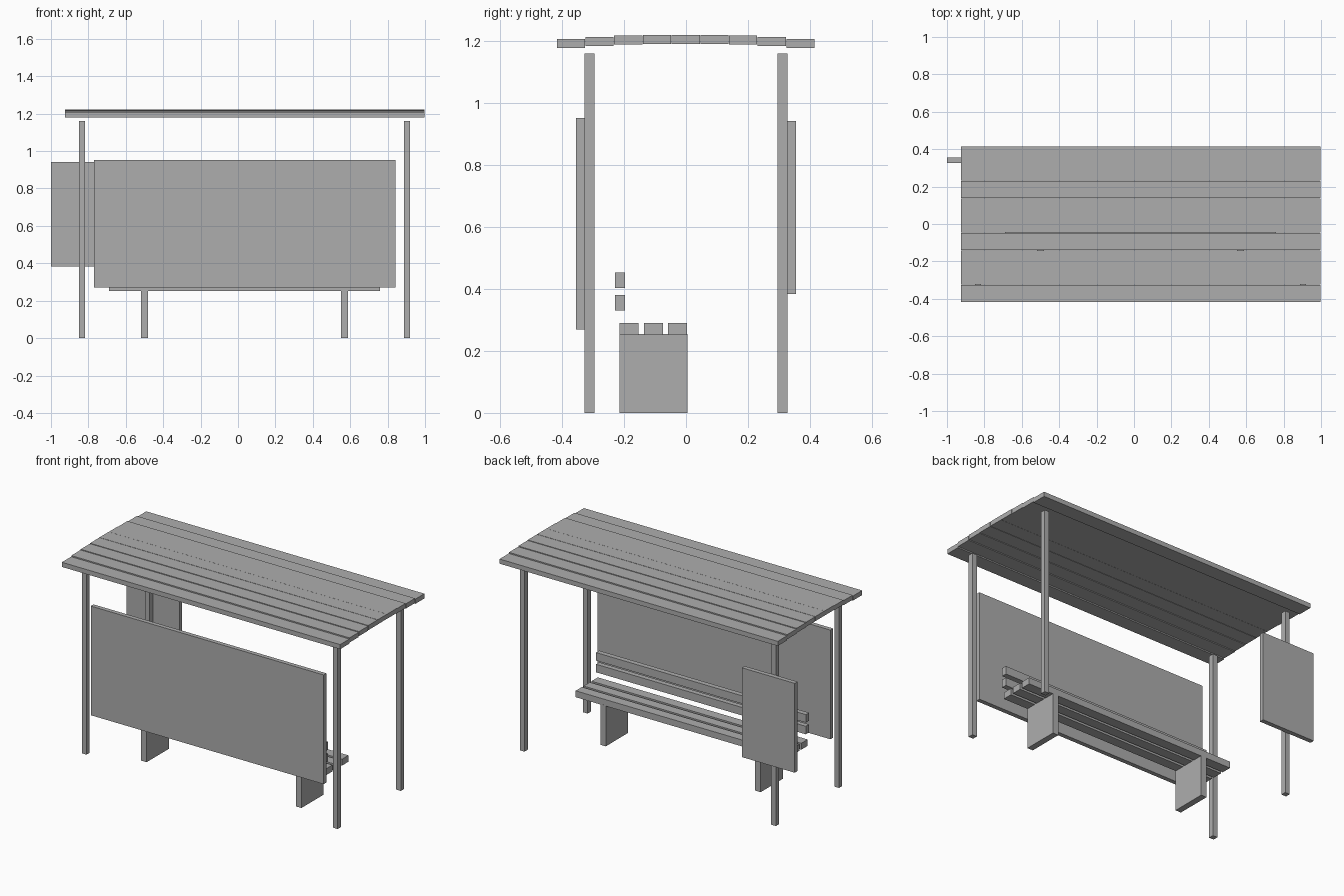
import bpy

cube = bpy.data.objects.get("Cube")
if cube:
    bpy.data.objects.remove(cube, do_unlink=True)

grey = bpy.data.materials.new("plain grey")
grey.use_nodes = True
colour = (0.42, 0.42, 0.42, 1)
grey.diffuse_color = colour
grey.node_tree.nodes["Principled BSDF"].inputs["Base Color"].default_value = colour


def box(name, x, y, z):
    """Axis-aligned box from (min, max) ranges."""
    bpy.ops.mesh.primitive_cube_add(size=1)
    ob = bpy.context.object
    ob.name = name
    ob.location = [(a + b) / 2 for a, b in (x, y, z)]
    ob.scale = [b - a for a, b in (x, y, z)]
    bpy.ops.object.transform_apply(location=False, rotation=False, scale=True)
    ob.data.materials.append(grey)
    return ob


# Four square posts
for side, px in (("right", -0.834), ("left", 0.903)):
    for end, py in (("front", -0.312), ("back", 0.311)):
        box(f"{end}_{side}_post", (px - 0.016, px + 0.016),
            (py - 0.016, py + 0.016), (0, 1.16))

# Roof of nine planks stepping down from the middle
step = 0.0927
drops = (0, 0.0005, 0.003, 0.007, 0.0135)
for i in range(-4, 5):
    top = 1.221 - drops[abs(i)]
    y = i * step - 0.001
    box(f"roof_plank_{i + 5}", (-0.925, 0.998),
        (y - 0.0455, y + 0.0455), (top - 0.029, top))

# Front wall panel and back sign board
box("front_panel", (-0.769, 0.841), (-0.355, -0.328), (0.27, 0.952))
box("back_board", (-1.0, -0.635), (0.327, 0.355), (0.384, 0.942))

# Bench: two slab legs, three seat slats, two backrest slats
for side, px in (("right", -0.5), ("left", 0.57)):
    box(f"bench_{side}_leg", (px - 0.019, px + 0.019), (-0.215, 0.005), (0, 0.255))
bench_x = (-0.69, 0.76)
for i, y in enumerate((-0.184, -0.105, -0.027)):
    box(f"seat_slat_{i + 1}", bench_x, (y - 0.031, y + 0.031), (0.251, 0.291))
for i, z in enumerate((0.355, 0.428)):
    box(f"backrest_slat_{i + 1}", bench_x, (-0.229, -0.197), (z - 0.025, z + 0.025))
